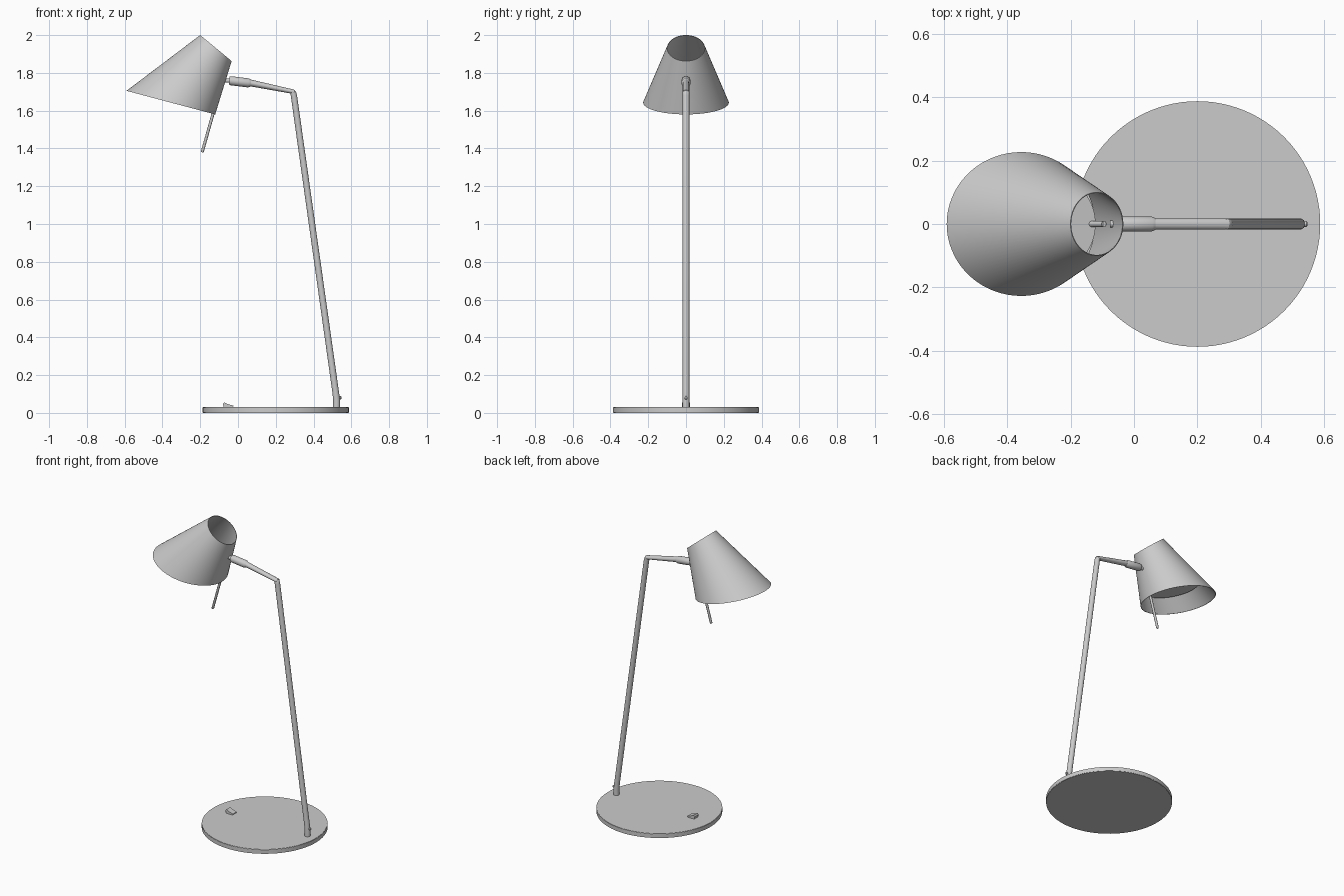
import bpy, bmesh
from math import sin, cos, tan, pi, radians
from mathutils import Vector

if "Cube" in bpy.data.objects:
    bpy.data.objects.remove(bpy.data.objects["Cube"])


def finish(name, bm, angle=35):
    bmesh.ops.recalc_face_normals(bm, faces=bm.faces)
    me = bpy.data.meshes.new(name)
    bm.to_mesh(me)
    bm.free()
    ob = bpy.data.objects.new(name, me)
    bpy.context.collection.objects.link(ob)
    bpy.ops.object.select_all(action='DESELECT')
    ob.select_set(True)
    bpy.context.view_layer.objects.active = ob
    bpy.ops.object.shade_smooth_by_angle(angle=radians(angle))
    return ob


def skin(bm, loops, closed=False):
    rings = [[bm.verts.new(p) for p in lp] for lp in loops]
    pairs = list(zip(rings, rings[1:]))
    if closed:
        pairs.append((rings[-1], rings[0]))
    n = len(rings[0])
    for a, b in pairs:
        for i in range(n):
            j = (i + 1) % n
            bm.faces.new((a[i], a[j], b[j], b[i]))
    if not closed:
        bm.faces.new(rings[0])
        bm.faces.new(rings[-1])


def tube(name, pts, n=24, wide=None):
    """Tube along (x, z, radius) points in the y = 0 plane; wide fixes its y radius."""
    P = [Vector((x, 0, z)) for x, z, r in pts]
    loops = []
    for i, p in enumerate(P):
        d = (P[min(i + 1, len(P) - 1)] - P[max(i - 1, 0)]).normalized()
        u, r = Vector((d.z, 0, -d.x)), pts[i][2]
        v = Vector((0, wide or r, 0))
        loops.append([p + r * cos(2 * pi * k / n) * u + sin(2 * pi * k / n) * v
                      for k in range(n)])
    bm = bmesh.new()
    skin(bm, loops)
    return finish(name, bm)


# Round base plate with a softened edge
bm = bmesh.new()
bmesh.ops.create_cone(bm, cap_ends=True, segments=96, radius1=0.387, radius2=0.387, depth=0.03)
bmesh.ops.translate(bm, verts=bm.verts, vec=(0.2, 0, 0.015))
bmesh.ops.bevel(bm, geom=[e for e in bm.edges if abs(e.verts[0].co.z - e.verts[1].co.z) < 1e-5],
                offset=0.002, segments=2, affect='EDGES')
finish("base", bm)

# Rocker switch on the base
bm = bmesh.new()
prof = [(-0.075, 0.028), (-0.028, 0.028), (-0.024, 0.038), (-0.05, 0.045), (-0.073, 0.056), (-0.08, 0.048)]
skin(bm, [[(x, y, z) for x, z in prof] for y in (-0.02, 0.02)])
finish("switch", bm, 20)

# Leaning pole and its set screw
tube("pole", [(0.522, 0.025, 0.018), (0.522, 0.07, 0.018), (0.517, 0.11, 0.0175),
              (0.296, 1.68, 0.0165), (0.292, 1.697, 0.015), (0.289, 1.705, 0.009)], wide=0.0175)
tube("set_screw", [(0.525, 0.08, 0.009), (0.543, 0.08, 0.009), (0.547, 0.08, 0.006)], 16)

# Upper arm with the thicker joint sleeve, and the pin into the shade
tube("arm", [(0.298, 1.699, 0.011), (0.28, 1.703, 0.012), (0.06, 1.748, 0.018)], wide=0.0175)
tube("joint_sleeve", [(0.068, 1.745, 0.018), (0.055, 1.747, 0.024), (-0.035, 1.758, 0.024),
                      (-0.046, 1.759, 0.021)])
tube("joint_pin", [(-0.035, 1.759, 0.011), (-0.075, 1.759, 0.011)], 16)

# Shade: a cone from a virtual apex, cut by a slanted plane at each end
APEX = Vector((0.072, 0, 2.206))
AXIS = Vector((-0.5736, 0, -0.8192))
SIDE = Vector((0.8192, 0, -0.5736))
SLOPE = tan(radians(17.9))


def cut(a, b, inset=0.0, lift=0.0, squash=1.0, n=96):
    """Where the cone meets the plane holding the line a-b (x, z) and the y axis."""
    a, b = Vector((a[0], 0, a[1] + lift)), Vector((b[0], 0, b[1] + lift))
    nrm = Vector((a.z - b.z, 0, b.x - a.x))
    top = APEX + AXIS * inset / SLOPE
    out = []
    for k in range(n):
        t = 2 * pi * k / n
        d = AXIS + SLOPE * (cos(t) * SIDE + sin(t) * Vector((0, 1, 0)))
        p = top + d * (nrm.dot(a - top) / nrm.dot(d))
        out.append(Vector((p.x, p.y * squash, p.z)))
    return out


low, high = ((-0.59, 1.705), (-0.12, 1.58)), ((-0.2, 2.0), (-0.033, 1.862))
bm = bmesh.new()
skin(bm, [cut(*low), cut(*high, squash=0.93), cut(*high, inset=0.003, squash=0.93),
          cut(*low, inset=0.003)], closed=True)
finish("shade", bm)

# Light disc set well up inside the shade, parallel to its rim
bm = bmesh.new()
skin(bm, [cut(*low, inset=0.03, lift=0.085), cut(*low, inset=0.03, lift=0.095)])
finish("light_disc", bm)

# Aiming rod inside the wall, and the short bracket carrying the disc
tube("aiming_rod", [(-0.19, 1.38, 0.006), (-0.188, 1.386, 0.008), (-0.095, 1.715, 0.008)], 16)
tube("bracket", [(-0.138, 1.67, 0.01), (-0.095, 1.715, 0.01)], 16)
